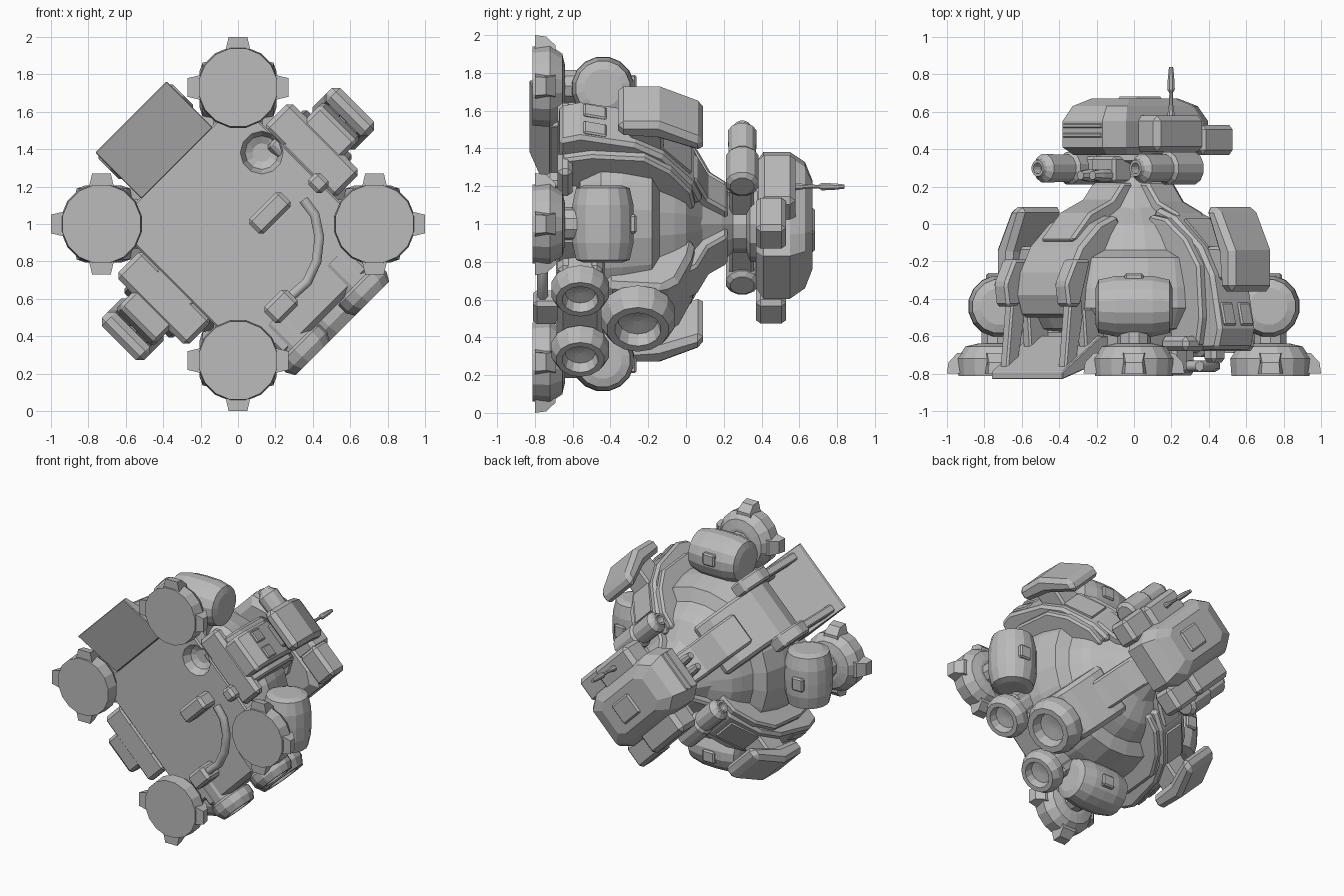
import bpy, bmesh, math
from mathutils import Matrix, Vector

grey = bpy.data.materials.new("armour_grey")
grey.diffuse_color = (0.5, 0.5, 0.5, 1)

# The machine lies with its own up axis along world +y, turned 45 degrees
S = math.sqrt(0.5)
W = Matrix(((S, S, 0, 0), (0, 0, 1, 0), (S, -S, 0, 1), (0, 0, 0, 1)))


def R(deg):
    return Matrix.Rotation(math.radians(deg), 4, 'Z')


def T(x, y, z):
    return Matrix.Translation((x, y, z))


OUT = Matrix.Rotation(math.radians(90), 4, 'Y')    # z axis -> outward radial
TAN = Matrix.Rotation(math.radians(-90), 4, 'X')   # z axis -> tangential


def finish(name, bm, mat, bevel=0):
    bm.transform(W @ mat)
    bmesh.ops.recalc_face_normals(bm, faces=bm.faces)
    me = bpy.data.meshes.new(name)
    bm.to_mesh(me)
    bm.free()
    me.materials.append(grey)
    ob = bpy.data.objects.new(name, me)
    bpy.context.collection.objects.link(ob)
    if bevel:
        m = ob.modifiers.new("bevel", 'BEVEL')
        m.width = bevel
        m.segments = 1
        m.limit_method = 'ANGLE'
        m.angle_limit = math.radians(35)
    return ob


def loft(name, rings, mat, bevel=0):
    """Skin a list of equal point loops and close both ends."""
    bm = bmesh.new()
    rings = [[bm.verts.new(p) for p in ring] for ring in rings]
    n = len(rings[0])
    for p, q in zip(rings, rings[1:]):
        for i in range(n):
            j = (i + 1) % n
            bm.faces.new((p[i], p[j], q[j], q[i]))
    bm.faces.new(rings[0])
    bm.faces.new(rings[-1])
    return finish(name, bm, mat, bevel)


def prism(name, prof, hw, ang, t=0, bevel=0.015):
    """Profile in (radial, height), extruded along the tangent by +-hw."""
    return loft(name, [[(r, t + s * hw, h) for r, h in prof] for s in (-1, 1)], R(ang), bevel)


def lathe(name, prof, segs, mat):
    """Profile in (radius, z) turned about z."""
    ang = [2 * math.pi * (i + .5) / segs for i in range(segs)]
    return loft(name, [[(r * math.cos(a), r * math.sin(a), z) for a in ang] for r, z in prof], mat)


def box(name, r0, r1, t0, t1, h0, h1, ang=0, bevel=0.015):
    return prism(name, [(r0, h0), (r1, h0), (r1, h1), (r0, h1)], (t1 - t0) / 2, ang, (t0 + t1) / 2, bevel)


# Hull: base plate with a round dent, dome and turret neck
base = box("base_plate", -0.47, 0.6, -0.47, 0.47, -0.68, -0.57, 90, 0.01)
dent = lathe("dent_cutter", [(0.05, -0.6), (0.09, -0.62), (0.115, -0.68), (0.115, -0.75)], 12,
             T(0.36, -0.18, 0))
dent.hide_render = True
dent.hide_viewport = True
m = base.modifiers.new("dent", 'BOOLEAN')
m.object = dent
m.operation = 'DIFFERENCE'
lathe("hull_dome", [(0.45, -0.58), (0.54, -0.56), (0.61, -0.45), (0.6, -0.34), (0.56, -0.18), (0.47, -0.14),
                    (0.43, -0.06), (0.39, 0.0), (0.33, 0.04), (0.24, 0.1), (0.2, 0.18)], 24, R(0))
lathe("turret_neck", [(0.27, 0.08), (0.2, 0.19), (0.15, 0.25), (0.15, 0.32), (0.2, 0.34), (0.2, 0.4)], 12, R(0))

# Four legs on the corners: foot, three toes, ankle, knee barrel
toe = [(0.14, 0.08, -0.8), (0.27, 0.05, -0.8), (0.262, 0.045, -0.74), (0.215, 0.055, -0.69),
       (0.14, 0.065, -0.69)]
for k in range(4):
    A = 45 + 90 * k
    C = R(A) @ T(0.73, 0, 0)
    lathe("foot", [(0.213, -0.812), (0.22, -0.72), (0.175, -0.655), (0.11, -0.64)], 16, C)
    for d in (0, 90, 270):
        loft("toe", [[(x, s * y, z) for x, y, z in toe] for s in (-1, 1)], C @ R(d))
    lathe("ankle", [(0.09, -0.66), (0.09, -0.5)], 10, C)
    lathe("knee_barrel", [(0.1, -0.205), (0.145, -0.19), (0.165, -0.1), (0.168, 0), (0.165, 0.1), (0.145, 0.19),
                          (0.1, 0.205)], 16, R(A) @ T(0.72, 0, -0.44) @ TAN)
    box("knee_latch", 0.7, 0.79, -0.05, 0.05, -0.32, -0.262, A, 0.01)
    box("leg_strut", 0.5, 0.7, -0.13, 0.13, -0.58, -0.36, A)

# Side ribs with vents and tilted outer shields
for A in (0, 180):
    box("side_skid", 0.46, 0.66, -0.27, 0.27, -0.68, -0.6, A, 0.025)
    prism("side_rib_frame", [(0.42, -0.66), (0.66, -0.66), (0.69, -0.5), (0.67, -0.22), (0.57, -0.08), (0.42, 0.03),
                             (0.3, 0.05), (0.2, -0.1)], 0.185, A)
    prism("side_rib", [(0.46, -0.68), (0.76, -0.67), (0.79, -0.56), (0.73, -0.27), (0.64, -0.12), (0.44, 0.04),
                       (0.3, 0.09), (0.2, -0.1)], 0.14, A, 0, 0.02)
    prism("side_neck_arm", [(0.48, -0.02), (0.42, 0.06), (0.28, 0.12), (0.2, 0.22), (0.1, 0.22), (0.2, -0.05)],
          0.1, A)
    prism("side_panel", [(0.64, -0.14), (0.655, -0.12), (0.48, 0.03), (0.45, 0.0)], 0.09, A, 0, 0)
    for t in (-0.065, 0.065):
        prism("side_vent", [(0.75, -0.55), (0.8, -0.54), (0.77, -0.42), (0.72, -0.42)], 0.045, A, t, 0.008)
    prism("shield_mount", [(0.65, -0.3), (0.82, -0.3), (0.78, -0.12), (0.6, -0.12)], 0.09, A)
    prism("side_shield", [(0.9, -0.36), (0.9, -0.14), (0.78, 0.09), (0.68, 0.09), (0.78, -0.15), (0.8, -0.36)],
          0.16, A, 0, 0.03)

# Front: hood, door posts, sloping ramp
F = -90
prism("front_hood", [(0.45, -0.5), (0.66, -0.5), (0.7, -0.38), (0.68, -0.26), (0.6, -0.12), (0.46, 0.0),
                     (0.33, 0.05), (0.2, -0.1)], 0.2, F, 0, 0.02)
prism("hood_arm", [(0.5, -0.1), (0.6, -0.09), (0.45, 0.06), (0.28, 0.13), (0.2, 0.22), (0.1, 0.22), (0.2, -0.05)],
      0.12, F)
prism("boarding_ramp", [(0.81, -0.83), (0.46, -0.72), (0.46, -0.6), (0.52, -0.6), (0.81, -0.79)], 0.27, F, 0, 0.005)
for s in (-1, 1):
    prism("door_post", [(0.68, -0.44), (0.77, -0.44), (0.79, -0.32), (0.72, -0.19), (0.6, -0.19)], 0.05, F,
          s * 0.23)
    prism("ramp_strut", [(0.77, -0.79), (0.68, -0.74), (0.63, -0.5), (0.64, -0.4), (0.73, -0.42)], 0.03, F,
          s * 0.22, 0.01)
    prism("door_jamb", [(0.46, -0.66), (0.6, -0.68), (0.62, -0.45), (0.46, -0.45)], 0.03, F, s * 0.21, 0.01)

# Back: engine housing with three hollow nozzles
B = 90
prism("engine_housing", [(0.35, -0.45), (0.64, -0.42), (0.66, -0.12), (0.6, -0.04), (0.42, 0.03), (0.3, 0.05),
                         (0.2, -0.1)], 0.185, B, 0, 0.03)
prism("engine_neck_arm", [(0.48, -0.02), (0.42, 0.06), (0.28, 0.12), (0.2, 0.22), (0.1, 0.22), (0.2, -0.05)],
      0.11, B)
box("engine_deck", 0.4, 0.68, -0.34, 0.34, -0.68, -0.44, B, 0.03)


def nozzle(name, r, t, h, q):
    prof = [(0.85, -1.9), (0.85, -0.75), (1, -0.65), (1, -0.3), (0.83, 0), (0.62, 0), (0.52, -0.35), (0.1, -0.4)]
    lathe(name, [(a * r, b * r) for a, b in prof], 14, R(B) @ T(q, t, h) @ OUT)


nozzle("main_nozzle", 0.2, 0, -0.255, 0.79)
nozzle("lower_nozzle", 0.155, 0.225, -0.56, 0.79)
nozzle("lower_nozzle", 0.155, -0.225, -0.56, 0.79)

# Turret: hull, hatch, visor bars, side boxes, rear corner boxes, antenna
half = [(0.15, -0.39), (0.22, -0.28), (0.22, 0.3), (0.16, 0.4)]
outline = half + [(-x, y) for x, y in half[::-1]]
levels = [(0.85, 0.37), (1, 0.41), (1, 0.55), (0.86, 0.63), (0.6, 0.67)]
loft("turret_hull", [[(x * s, y * s, h) for x, y in outline] for s, h in levels], R(0))
box("turret_hatch", -0.05, 0.14, -0.08, 0.08, 0.65, 0.683, B, 0.012)
for h in (0.46, 0.51):
    box("visor_bar", 0.3, 0.395, -0.15, 0.15, h, h + 0.03, F, 0.008)
for s, A in ((1, 0), (-1, 180)):
    box("turret_side_box", 0.15, 0.36, -0.185, 0.185, 0.385, 0.58, A, 0.03)
    c = s * 0.28
    box("rear_corner_box", 0.15, 0.4, c - 0.09, c + 0.09, 0.37, 0.53, B, 0.025)
lathe("antenna", [(0.025, 0.56), (0.012, 0.64), (0.01, 0.7), (0.022, 0.72), (0.018, 0.79), (0.012, 0.84)], 8,
      T(0.28, 0, 0))

# Twin cannons on a cross axle, small sensor pair between them
box("cannon_axle", -0.34, 0.34, -0.06, 0.06, 0.23, 0.36)
for s in (-1, 1):
    lathe("cannon", [(0.065, -0.09), (0.09, -0.07), (0.09, 0.12), (0.075, 0.14), (0.078, 0.28),
                     (0.078, 0.31), (0.05, 0.34), (0.045, 0.36), (0.03, 0.36), (0.025, 0.31)], 12,
          R(F) @ T(0.0, s * 0.37, 0.298) @ OUT)
    lathe("sensor_barrel", [(0.035, 0.1), (0.035, 0.3), (0.025, 0.36)], 8, R(F) @ T(0, s * 0.045, 0.26) @ OUT)
box("sensor_mount", 0.05, 0.24, -0.09, 0.09, 0.22, 0.36, F)


# Underside: hose with end fittings and a small box (given by world x, z)
def under(x, z):
    return Vector(((x + z - 1) * S, (x - z + 1) * S))


cu = bpy.data.curves.new("fuel_hose", 'CURVE')
cu.dimensions = '3D'
cu.bevel_depth = 0.03
cu.bevel_resolution = 1
sp = cu.splines.new('POLY')
hose = [(0.35, 1.13), (0.41, 1.05), (0.435, 0.93), (0.42, 0.8), (0.37, 0.69), (0.28, 0.61)]
sp.points.add(len(hose) - 1)
for pt, (x, z) in zip(sp.points, hose):
    pt.co = (x, -0.76, z, 1)
cu.use_fill_caps = True
cu.materials.append(grey)
bpy.context.collection.objects.link(bpy.data.objects.new("fuel_hose", cu))
for name, x, z, l, w, h in (("hose_coupling", 0.43, 1.22, 0.045, 0.05, -0.74),
                            ("hose_box", 0.23, 0.56, 0.085, 0.06, -0.81),
                            ("service_box", 0.17, 1.06, 0.12, 0.055, -0.8)):
    p = under(x, z)
    box(name, p.x - l, p.x + l, p.y - w, p.y + w, h, -0.66, 0, 0.02)
